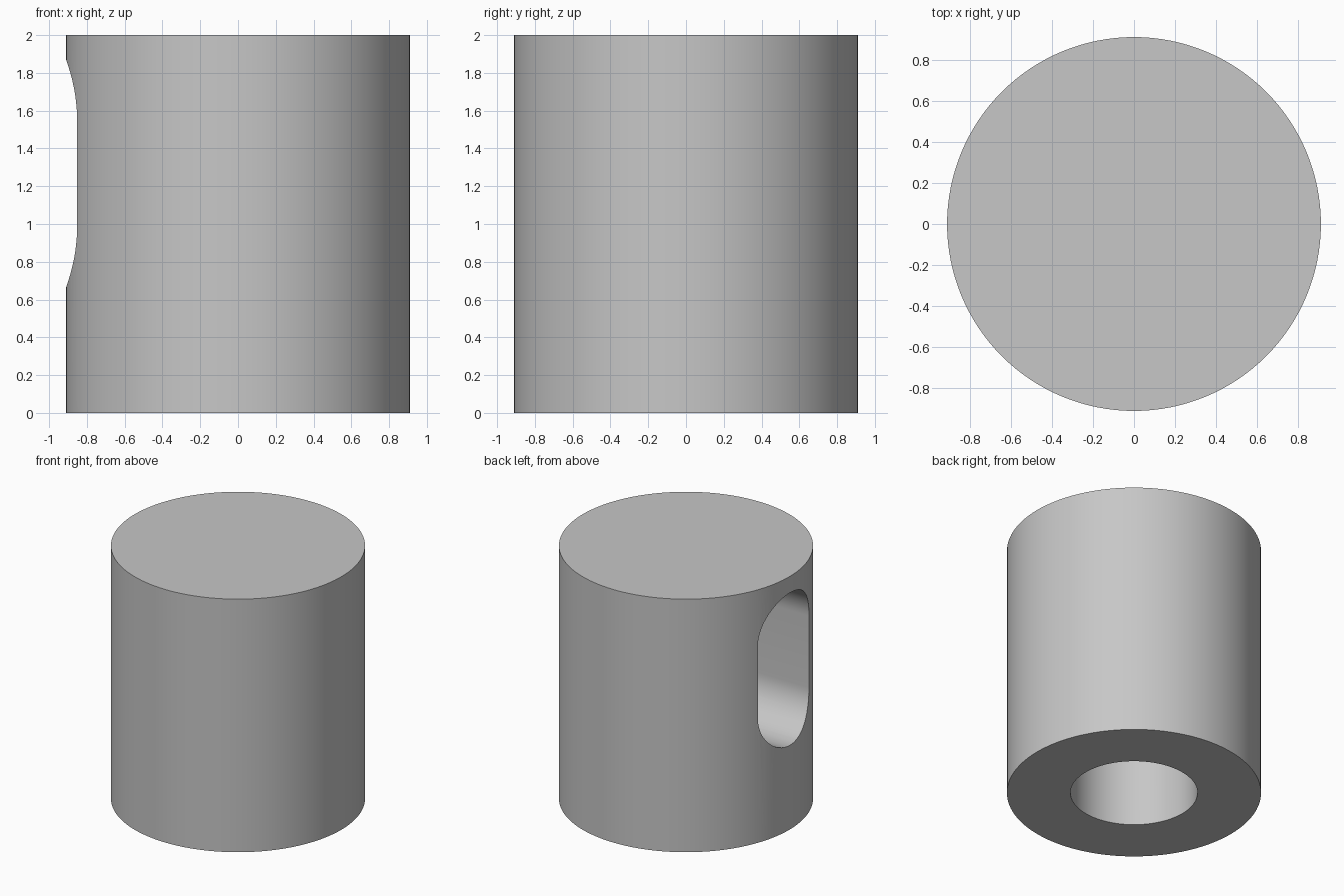
import bpy, bmesh
from math import radians, cos, sin, pi

cube = bpy.data.objects.get("Cube")
if cube:
    bpy.data.objects.remove(cube)

RADIUS, HEIGHT = 0.91, 2.0
BORE_RADIUS, BORE_TOP = 0.455, 1.87
SLOT_HALF, SLOT_LOW, SLOT_HIGH = 0.32, 0.665, 1.87

grey = bpy.data.materials.new("plain grey")
grey.use_nodes = True
colour = (0.57, 0.57, 0.57, 1)
grey.diffuse_color = colour
grey.node_tree.nodes["Principled BSDF"].inputs["Base Color"].default_value = colour


def prism(name, outline, offset):
    """Extrude a closed outline of points along an offset vector."""
    bm = bmesh.new()
    face = bm.faces.new([bm.verts.new(p) for p in outline])
    top = bmesh.ops.extrude_face_region(bm, geom=[face], use_keep_orig=True)
    verts = [g for g in top["geom"] if isinstance(g, bmesh.types.BMVert)]
    bmesh.ops.translate(bm, verts=verts, vec=offset)
    bmesh.ops.recalc_face_normals(bm, faces=bm.faces)
    mesh = bpy.data.meshes.new(name)
    bm.to_mesh(mesh)
    bm.free()
    mesh.materials.append(grey)
    obj = bpy.data.objects.new(name, mesh)
    bpy.context.collection.objects.link(obj)
    return obj


def circle(radius, z, count):
    return [(radius * cos(2 * pi * i / count), radius * sin(2 * pi * i / count), z)
            for i in range(count)]


def slot_outline(x, steps=32):
    """Upright slot with rounded ends, in the yz plane."""
    ends = ((SLOT_HIGH - SLOT_HALF, 0), (SLOT_LOW + SLOT_HALF, pi))
    return [(x, SLOT_HALF * cos(start + pi * i / steps),
             centre + SLOT_HALF * sin(start + pi * i / steps))
            for centre, start in ends for i in range(steps + 1)]


# Solid cylinder, blind bore from below, and side window reaching the bore
body = prism("cylinder_body", circle(RADIUS, 0, 128), (0, 0, HEIGHT))
bore = prism("bore_cutter", circle(BORE_RADIUS, -0.1, 96), (0, 0, BORE_TOP + 0.1))
slot = prism("slot_cutter", slot_outline(-1.1), (1.1, 0, 0))

bpy.context.view_layer.objects.active = body
for cutter in (bore, slot):
    cutter.hide_render = True
    cut = body.modifiers.new(cutter.name, "BOOLEAN")
    cut.operation = "DIFFERENCE"
    cut.solver = "EXACT"
    cut.object = cutter
    bpy.ops.object.modifier_apply(modifier=cut.name)
for cutter in (bore, slot):
    bpy.data.objects.remove(cutter)

# Smooth walls with crisp rims
bpy.ops.object.select_all(action="DESELECT")
body.select_set(True)
bpy.ops.object.shade_smooth_by_angle(angle=radians(30))
